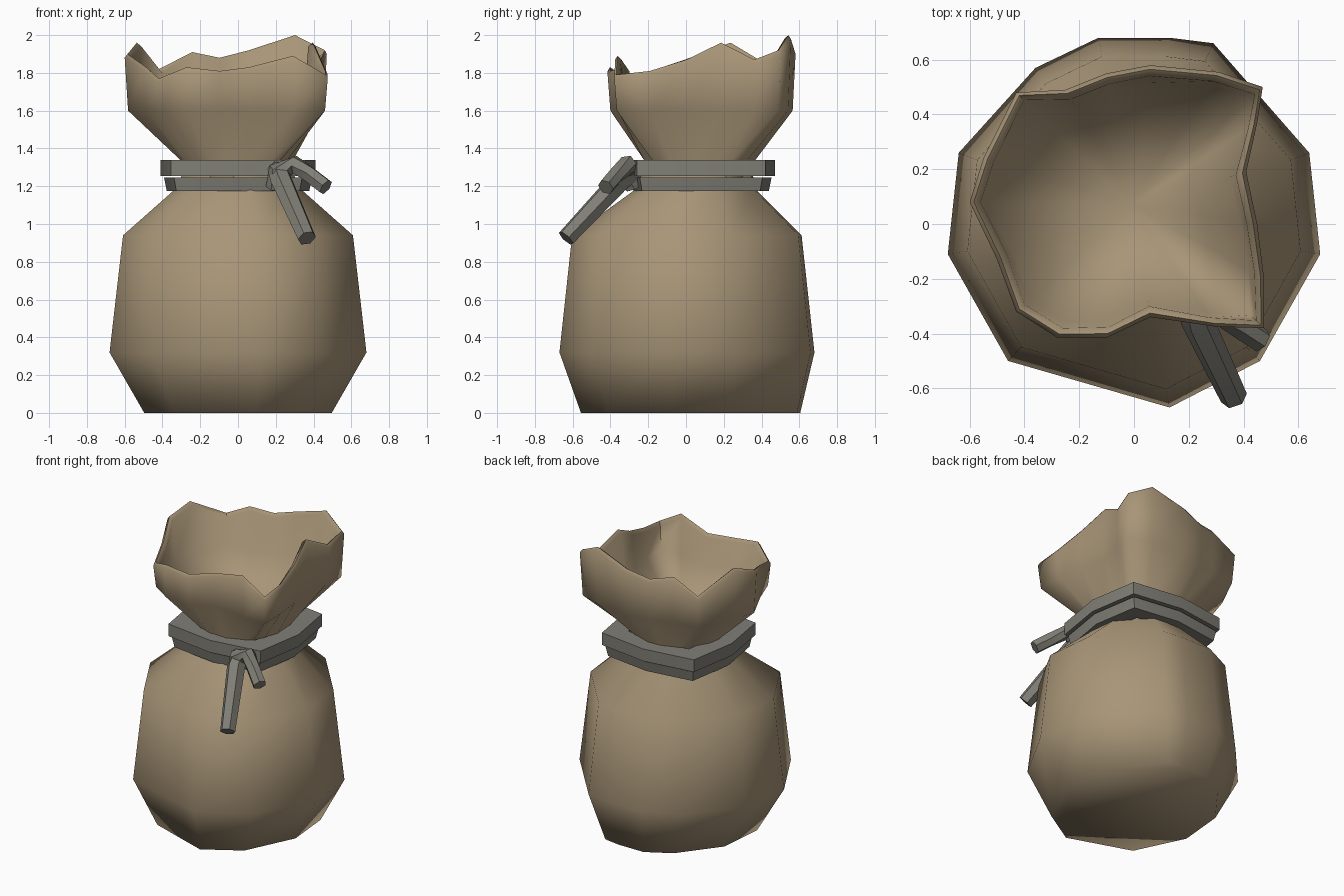
import bpy, bmesh, math
from mathutils import Vector

if "Cube" in bpy.data.objects:
    bpy.data.objects.remove(bpy.data.objects["Cube"])


def material(name, rgb):
    m = bpy.data.materials.new(name)
    m.diffuse_color = (*rgb, 1)
    m.use_nodes = True
    m.node_tree.nodes["Principled BSDF"].inputs["Base Color"].default_value = m.diffuse_color
    return m


CLOTH = material("tan_cloth", (0.39, 0.30, 0.185))
ROPE = material("grey_rope", (0.215, 0.21, 0.18))


def loft(name, rings, mat, start_cap=False, end_cap=False, closed=False, apex=None, angle=60):
    """Skin a list of equally long rings into one mesh object."""
    bm = bmesh.new()
    vs = [[bm.verts.new(p) for p in r] for r in rings]
    n = len(vs[0])
    pairs = list(zip(vs, vs[1:])) + ([(vs[-1], vs[0])] if closed else [])
    for a, b in pairs:
        for i in range(n):
            j = (i + 1) % n
            bm.faces.new((a[i], a[j], b[j], b[i]))
    if start_cap:
        bm.faces.new(vs[0][::-1])
    if end_cap:
        bm.faces.new(vs[-1])
    if apex:
        c = bm.verts.new(apex)
        for i in range(n):
            bm.faces.new((vs[-1][i], vs[-1][(i + 1) % n], c))
    bmesh.ops.recalc_face_normals(bm, faces=bm.faces)
    me = bpy.data.meshes.new(name)
    bm.to_mesh(me)
    bm.free()
    me.materials.append(mat)
    ob = bpy.data.objects.new(name, me)
    bpy.context.collection.objects.link(ob)
    bpy.ops.object.select_all(action='DESELECT')
    ob.select_set(True)
    bpy.context.view_layer.objects.active = ob
    bpy.ops.object.shade_smooth_by_angle(angle=math.radians(angle))
    return ob


# Sack body: one lumpy outline scaled at each height
outline = [(0.68, -0.11), (0.64, 0.26), (0.29, 0.66), (0.13, 0.68), (-0.13, 0.68), (-0.36, 0.57),
           (-0.64, 0.26), (-0.68, -0.11), (-0.46, -0.50), (0.13, -0.67), (0.46, -0.50)]


def body_ring(z, sx, sy, oy=0):
    return [(x * sx, y * sy + oy, z) for x, y in outline]


loft("sack_body", [body_ring(0, 0.73, 0.86, 0.02), body_ring(0.32, 1, 1), body_ring(0.94, 0.895, 0.9),
                   body_ring(1.19, 0.48, 0.46, 0.05), body_ring(1.27, 0.43, 0.43, 0.06)],
     CLOTH, start_cap=True, end_cap=True, angle=80)

# Sack mouth: crumpled rim flaring out of the neck, with an inner wall
rim = [(0.475, -0.38, 1.79), (0.475, -0.2, 1.81), (0.45, 0.0, 1.87), (0.41, 0.19, 1.96),
       (0.45, 0.37, 1.87), (0.47, 0.50, 1.92), (0.31, 0.555, 2.0), (0.06, 0.58, 1.92),
       (-0.1, 0.55, 1.88), (-0.25, 0.49, 1.91), (-0.43, 0.48, 1.82), (-0.55, 0.24, 1.96),
       (-0.6, 0.08, 1.90), (-0.5, -0.13, 1.83), (-0.43, -0.32, 1.77), (-0.28, -0.415, 1.83),
       (-0.1, -0.415, 1.81), (0.06, -0.34, 1.83), (0.3, -0.375, 1.89)]
centre = Vector((0, 0.07))


def mouth_ring(k=1.0, inset=0.0, z=None, dz=0.0, radius=None):
    out = []
    for x, y, h in rim:
        d = Vector((x, y)) - centre
        length = radius if radius else d.length * k - inset
        p = centre + d.normalized() * length
        out.append((p.x, p.y, z if z is not None else h + dz))
    return out


loft("sack_mouth", [mouth_ring(z=1.2, radius=0.29), mouth_ring(z=1.32, radius=0.285),
                    mouth_ring(k=0.97, z=1.6), mouth_ring(dz=-0.02), mouth_ring(inset=0.015),
                    mouth_ring(inset=0.04, dz=-0.02), mouth_ring(k=0.97, inset=0.05, z=1.62)],
     CLOTH, apex=(-0.01, 0.07, 1.29), angle=75)

# Two rope bands tied round the neck
band = [(0.41, 0), (0.355, 0.34), (0, 0.39), (-0.355, 0.34),
        (-0.41, 0), (-0.355, -0.34), (0, -0.39), (0.355, -0.34)]


def band_ring(s, z):
    return [(x * s, y * s + 0.08, z) for x, y in band]


def rope_band(name, low, high, s_low, s_high):
    loft(name, [band_ring(s_low, low), band_ring(s_high, high),
                band_ring(0.66, high), band_ring(0.66, low)], ROPE, closed=True, angle=50)


rope_band("upper_band", 1.255, 1.34, 1.0, 1.0)
rope_band("lower_band", 1.175, 1.245, 0.92, 0.955)


# Knot and loose rope ends: six-sided tubes along short paths
def tube(name, path, radii):
    pts = [Vector(p) for p in path]
    rings = []
    for i, p in enumerate(pts):
        t = (pts[min(i + 1, len(pts) - 1)] - pts[max(i - 1, 0)]).normalized()
        u = t.cross(Vector((0.3, -1, 0.3))).normalized()
        v = t.cross(u)
        rings.append([p + radii[i] * (u * math.cos(a * math.tau / 6) + v * math.sin(a * math.tau / 6))
                      for a in range(6)])
    loft(name, rings, ROPE, start_cap=True, end_cap=True, angle=35)


tube("long_rope_end", [(0.21, -0.27, 1.29), (0.23, -0.35, 1.23), (0.365, -0.635, 0.925)],
     [0.055, 0.06, 0.05])
tube("short_rope_end", [(0.19, -0.28, 1.19), (0.21, -0.31, 1.275), (0.30, -0.31, 1.315),
                        (0.38, -0.37, 1.26), (0.465, -0.425, 1.195)],
     [0.045, 0.055, 0.05, 0.045, 0.045])
